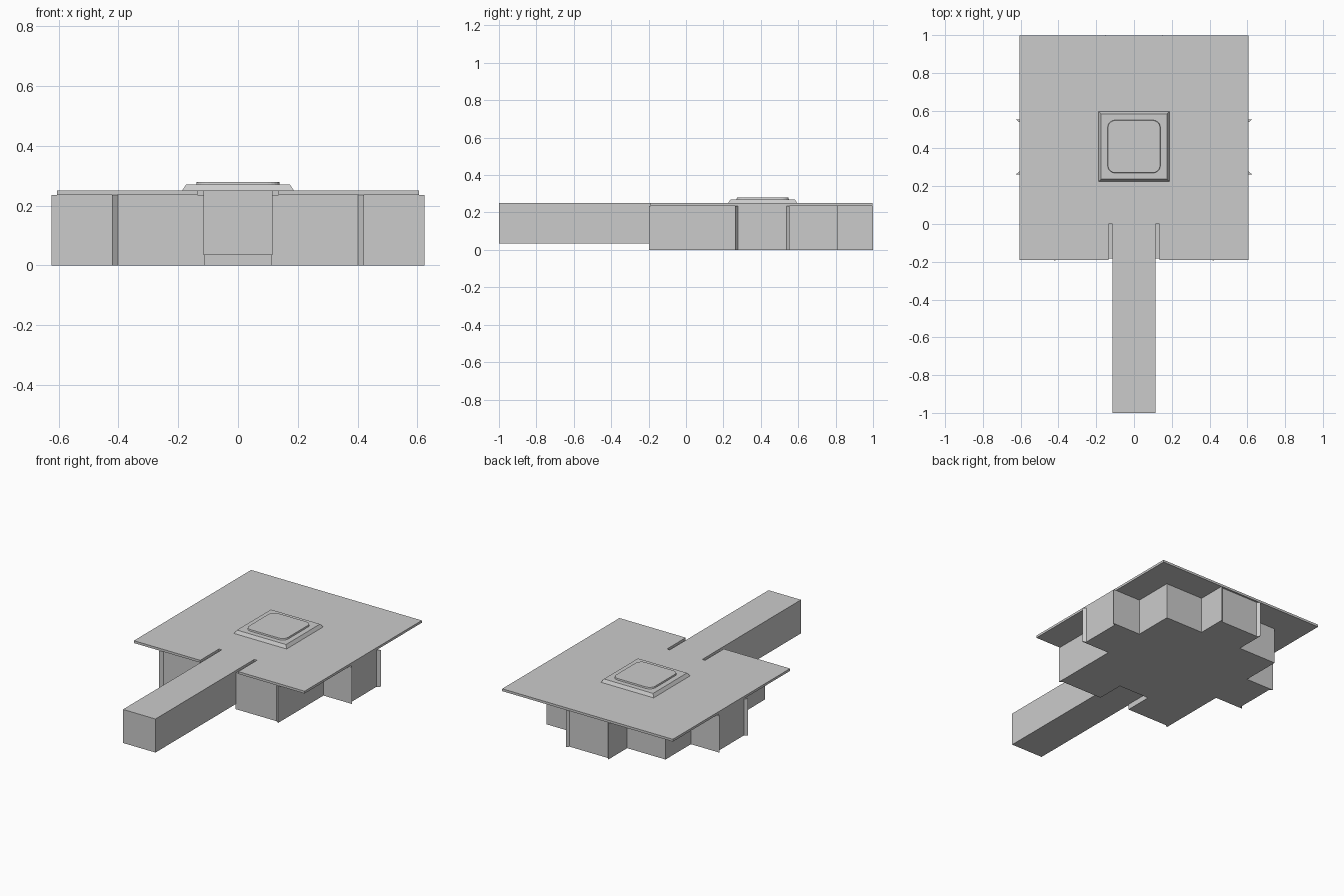
import bpy, bmesh, math

if "Cube" in bpy.data.objects:
    bpy.data.objects.remove(bpy.data.objects["Cube"])


def prism(name, pts, z0, z1, inset=0.0):
    """Extrude an xy outline from z0 to z1; inset shrinks a box-like top."""
    cx = (min(p[0] for p in pts) + max(p[0] for p in pts)) / 2
    cy = (min(p[1] for p in pts) + max(p[1] for p in pts)) / 2
    hw = max(p[0] for p in pts) - cx
    k = 1 - inset / hw
    bm = bmesh.new()
    low = [bm.verts.new((x, y, z0)) for x, y in pts]
    top = [bm.verts.new((cx + (x - cx) * k, cy + (y - cy) * k, z1)) for x, y in pts]
    bm.faces.new(low)
    bm.faces.new(top)
    for i in range(len(pts)):
        j = (i + 1) % len(pts)
        bm.faces.new((low[i], low[j], top[j], top[i]))
    bmesh.ops.recalc_face_normals(bm, faces=bm.faces)
    mesh = bpy.data.meshes.new(name)
    bm.to_mesh(mesh)
    bm.free()
    obj = bpy.data.objects.new(name, mesh)
    bpy.context.collection.objects.link(obj)
    return obj


def mirrored(half):
    return half + [(-x, y) for x, y in reversed(half)]


def rect(x0, x1, y0, y1):
    return [(x0, y0), (x1, y0), (x1, y1), (x0, y1)]


def rounded_square(cx, cy, h, r, steps=5):
    pts = []
    for q, (sx, sy) in enumerate([(1, 1), (-1, 1), (-1, -1), (1, -1)]):
        for i in range(steps + 1):
            a = math.radians(90 * q + 90 * i / steps)
            pts.append((cx + sx * (h - r) + r * math.cos(a),
                        cy + sy * (h - r) + r * math.sin(a)))
    return pts


# Stepped body: cross outline with flared corners at each end wall
prism("stepped_body", mirrored([
    (0.11, 0.0), (0.11, -0.182), (0.402, -0.182), (0.422, -0.198),
    (0.422, 0.263), (0.625, 0.263), (0.605, 0.279), (0.605, 0.537),
    (0.625, 0.553), (0.422, 0.553), (0.422, 0.81), (0.15, 0.81),
    (0.15, 1.0), (0.135, 0.985)]), 0, 0.235)

# Flat roof slab with a wide front slot for the beam
prism("roof_slab", mirrored([
    (0.135, 0.0), (0.135, -0.19), (0.605, -0.19), (0.605, 0.997)]), 0.235, 0.25)

# Long entrance beam
prism("front_beam", rect(-0.115, 0.115, -1.0, 0.0), 0.035, 0.25)

# Raised pad: tapered base and rounded cap
prism("pad_base", rect(-0.187, 0.187, 0.225, 0.595), 0.25, 0.27, 0.013)
prism("pad_cap", rounded_square(0, 0.41, 0.14, 0.04), 0.27, 0.279, 0.002)
